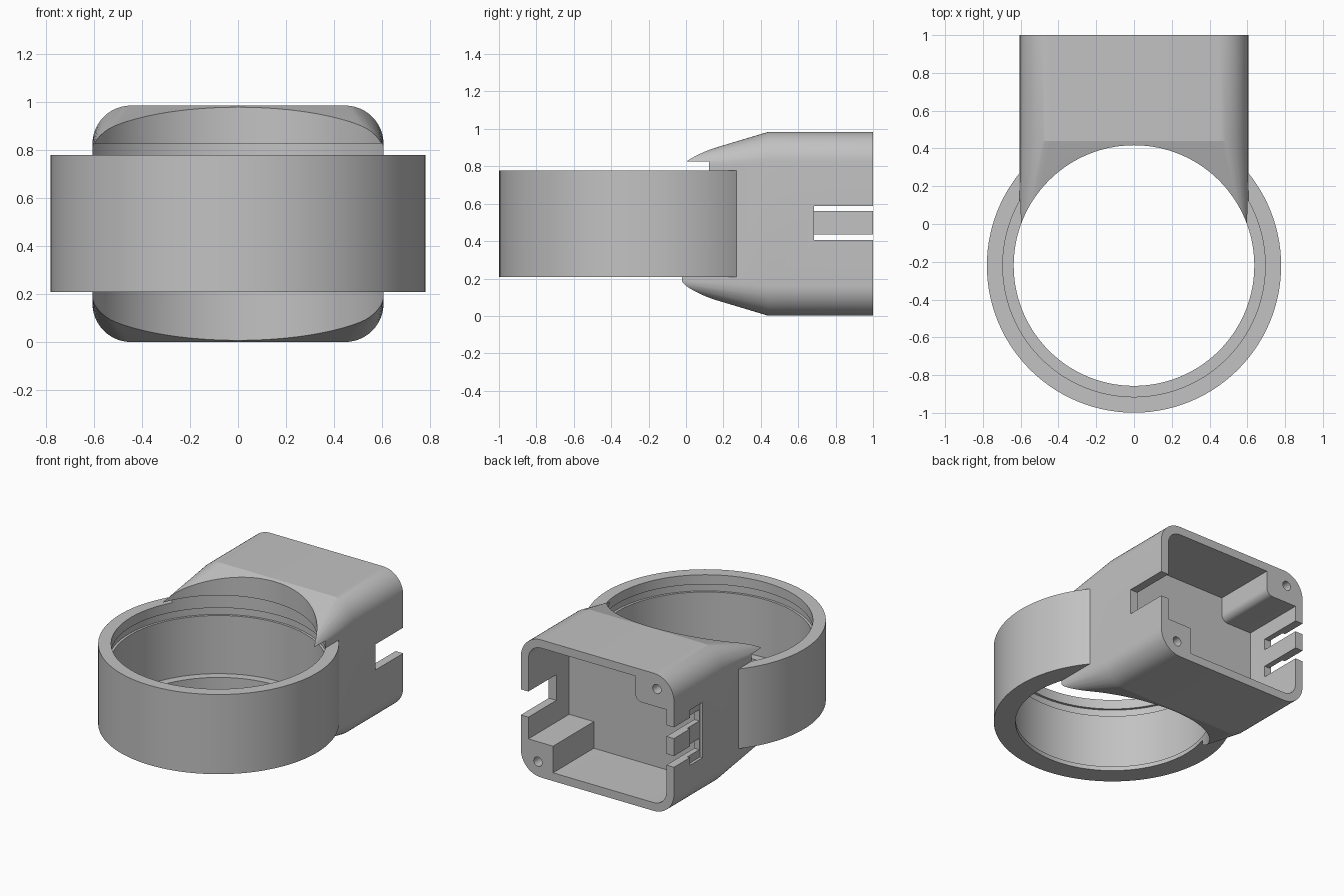
import bpy, bmesh
from math import cos, sin, pi

cube = bpy.data.objects.get("Cube")
if cube:
    bpy.data.objects.remove(cube, do_unlink=True)

grey = bpy.data.materials.new("plain_grey")
grey.use_nodes = True
colour = (0.54, 0.54, 0.54, 1)
grey.diffuse_color = colour
grey.node_tree.nodes["Principled BSDF"].inputs["Base Color"].default_value = colour

RING_Y = -0.22
MID_Z = 0.4925


def finish(name, bm):
    bmesh.ops.recalc_face_normals(bm, faces=bm.faces)
    mesh = bpy.data.meshes.new(name)
    bm.to_mesh(mesh)
    bm.free()
    mesh.materials.append(grey)
    obj = bpy.data.objects.new(name, mesh)
    bpy.context.collection.objects.link(obj)
    return obj


def loft(name, sections):
    """Bridge equal-length loops of points and cap both ends."""
    bm = bmesh.new()
    loops = [[bm.verts.new(p) for p in s] for s in sections]
    n = len(loops[0])
    for a, b in zip(loops, loops[1:]):
        for i in range(n):
            j = (i + 1) % n
            bm.faces.new((a[i], a[j], b[j], b[i]))
    bm.faces.new(loops[0])
    bm.faces.new(loops[-1][::-1])
    return finish(name, bm)


def lathe(name, profile, segments=112):
    """Solid of revolution about the ring axis from (radius, z) pairs."""
    return loft(name, [[(r * cos(2 * pi * i / segments),
                         RING_Y + r * sin(2 * pi * i / segments), z)
                        for i in range(segments)] for r, z in profile])


def rounded_section(y, half_w, half_h, r, steps=12):
    pts = []
    for k, (sx, sz) in enumerate([(1, 1), (-1, 1), (-1, -1), (1, -1)]):
        for i in range(steps + 1):
            a = (k + i / steps) * pi / 2
            pts.append((sx * (half_w - r) + r * cos(a), y,
                        MID_Z + sz * (half_h - r) + r * sin(a)))
    return pts


def box(name, x, y, z):
    return loft(name, [[(x[0], v, z[0]), (x[1], v, z[0]),
                        (x[1], v, z[1]), (x[0], v, z[1])] for v in y])


def boolean(target, tool, operation):
    mod = target.modifiers.new(tool.name, 'BOOLEAN')
    mod.operation = operation
    mod.solver = 'EXACT'
    mod.object = tool
    bpy.context.view_layer.objects.active = target
    bpy.ops.object.modifier_apply(modifier=mod.name)
    bpy.data.objects.remove(tool, do_unlink=True)


# Housing: rounded box whose front tapers towards the ring
housing = loft("ring_housing", [
    rounded_section(-0.1, 0.605, 0.4915 - 0.54 * 0.3, 0.032),
    rounded_section(0.44, 0.605, 0.4915, 0.16),
    rounded_section(1.0, 0.605, 0.4915, 0.16)])

# Ring joined to the housing
boolean(housing, lathe("ring", [(0.779, 0.209), (0.779, 0.778)]), 'UNION')

# Bore: wide wall with a snap groove near the top and a narrow lip at the bottom
boolean(housing, lathe("bore", [
    (0.637, -0.2), (0.637, 0.24), (0.695, 0.24), (0.695, 0.655),
    (0.712, 0.655), (0.712, 0.71), (0.695, 0.71), (0.695, 0.826),
    (0.637, 0.826), (0.637, 1.2)]), 'DIFFERENCE')

# Rear cavity leaving two diagonal screw blocks
outline = [(-0.545, 0.06), (0.35, 0.06), (0.35, 0.25), (0.545, 0.25),
           (0.545, 0.925), (-0.3, 0.925), (-0.3, 0.75), (-0.545, 0.75)]
cavity = loft("cavity", [[(x, y, z) for x, z in outline] for y in (0.54, 1.1)])
bm = bmesh.new()
bm.from_mesh(cavity.data)


def round_corner(test, radius):
    edges = [e for e in bm.edges
             if abs(e.verts[0].co.y - e.verts[1].co.y) > 0.1 and test(e.verts[0].co)]
    bmesh.ops.bevel(bm, geom=edges, offset=radius, segments=9, profile=0.5, affect='EDGES')


round_corner(lambda c: c.x * (c.z - MID_Z) > 0.2, 0.1)
round_corner(lambda c: abs(c.x + 0.3) < 0.01 and abs(c.z - 0.75) < 0.01, 0.05)
bm.to_mesh(cavity.data)
bm.free()
boolean(housing, cavity, 'DIFFERENCE')

# Open notch on one side, two slots forming a tongue in a shallow pocket on the other
boolean(housing, box("notch", (0.5, 0.7), (0.685, 1.1), (0.405, 0.588)), 'DIFFERENCE')
for z in [(0.355, 0.435), (0.56, 0.64)]:
    boolean(housing, box("slot", (-0.7, -0.5), (0.685, 1.1), z), 'DIFFERENCE')
boolean(housing, box("pocket", (-0.7, -0.585), (0.68, 0.82), (0.3, 0.695)), 'DIFFERENCE')

# Screw holes
for side in (1, -1):
    hole = [[(side * 0.47 + 0.033 * cos(i * pi / 16), y,
              MID_Z - side * 0.385 + 0.033 * sin(i * pi / 16))
             for i in range(32)] for y in (0.7, 1.1)]
    boolean(housing, loft("screw_hole", hole), 'DIFFERENCE')

bpy.ops.object.select_all(action='DESELECT')
housing.select_set(True)
bpy.context.view_layer.objects.active = housing
bpy.ops.object.shade_smooth_by_angle(angle=pi / 14)
